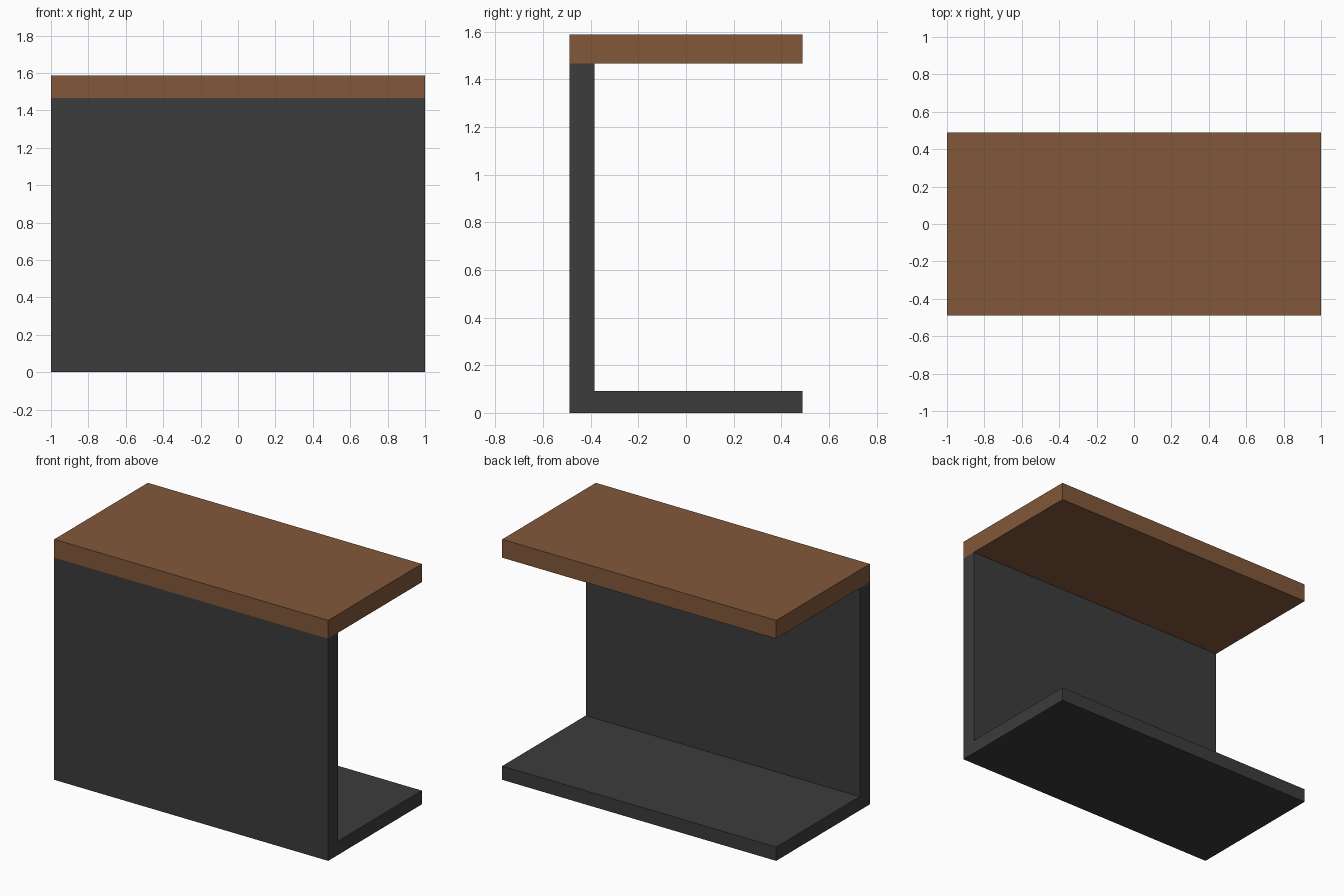
import bpy
import bmesh

if "Cube" in bpy.data.objects:
    bpy.data.objects.remove(bpy.data.objects["Cube"])


def material(name, colour):
    m = bpy.data.materials.new(name)
    m.diffuse_color = (*colour, 1)
    m.use_nodes = True
    m.node_tree.nodes["Principled BSDF"].inputs["Base Color"].default_value = m.diffuse_color
    return m


def extrude_profile(name, profile, mat, half_width=1.0):
    """Extrude a (y, z) outline along x, centred on x = 0."""
    bm = bmesh.new()
    face = bm.faces.new([bm.verts.new((-half_width, y, z)) for y, z in profile])
    ext = bmesh.ops.extrude_face_region(bm, geom=[face])
    verts = [g for g in ext["geom"] if isinstance(g, bmesh.types.BMVert)]
    bmesh.ops.translate(bm, verts=verts, vec=(2 * half_width, 0, 0))
    bmesh.ops.recalc_face_normals(bm, faces=bm.faces)
    mesh = bpy.data.meshes.new(name)
    bm.to_mesh(mesh)
    bm.free()
    mesh.materials.append(mat)
    obj = bpy.data.objects.new(name, mesh)
    bpy.context.collection.objects.link(obj)
    return obj


wood = material("brown wood", (0.223, 0.099, 0.042))
dark = material("dark grey", (0.045, 0.045, 0.045))

D = 0.488          # half depth
INNER = -0.384     # back face of the front panel
BASE, UNDER, TOP = 0.091, 1.466, 1.587

# Front panel and base shelf as one L-shaped body
extrude_profile("counter_body",
                [(-D, 0), (D, 0), (D, BASE), (INNER, BASE), (INNER, UNDER), (-D, UNDER)], dark)

# Wooden counter top
extrude_profile("counter_top", [(-D, UNDER), (D, UNDER), (D, TOP), (-D, TOP)], wood)
